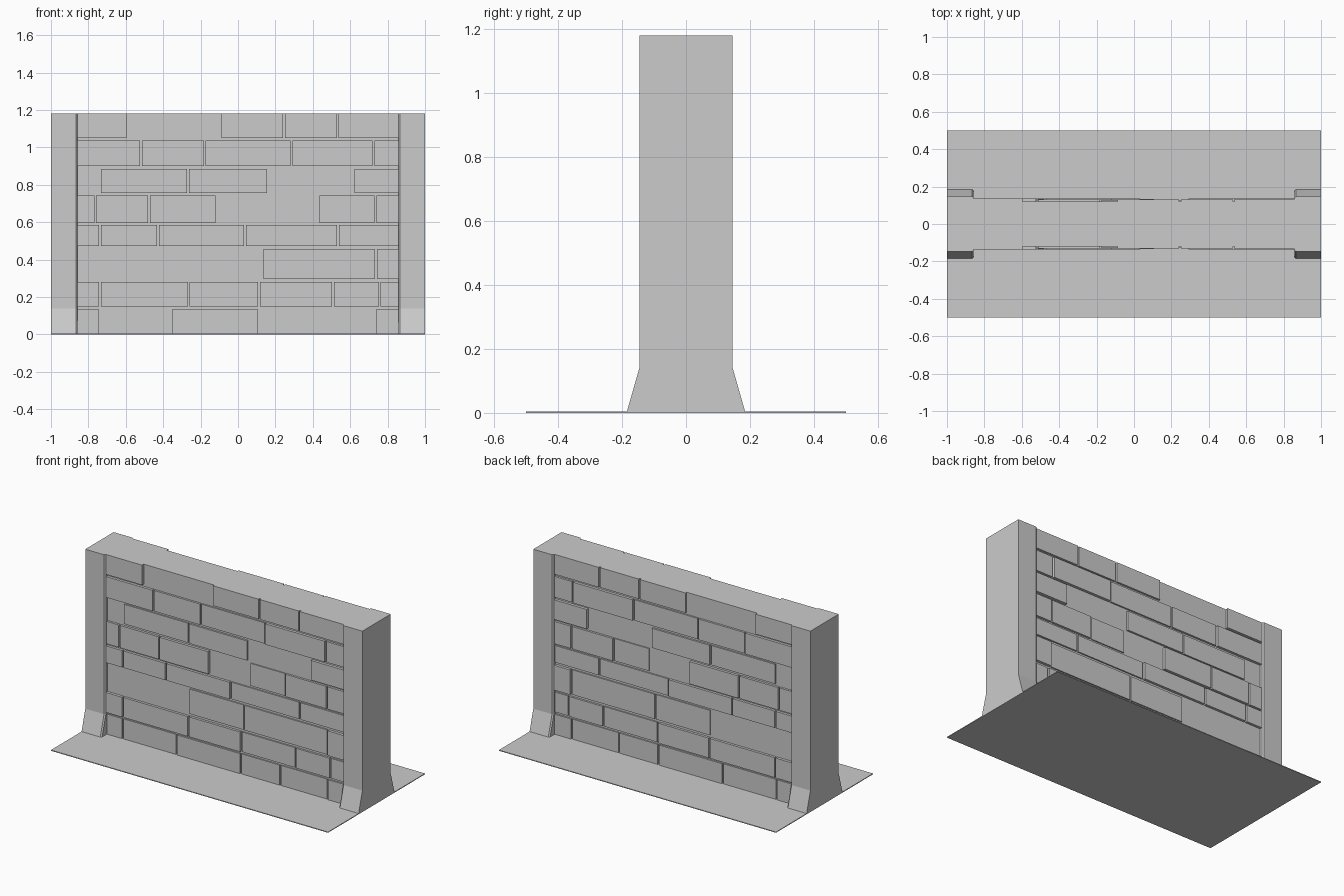
import bpy, bmesh, random

if "Cube" in bpy.data.objects:
    bpy.data.objects.remove(bpy.data.objects["Cube"])

random.seed(4)
TOP, EDGE = 1.18, 0.857


def add_object(name, bm):
    bmesh.ops.recalc_face_normals(bm, faces=bm.faces)
    mesh = bpy.data.meshes.new(name)
    bm.to_mesh(mesh)
    bm.free()
    obj = bpy.data.objects.new(name, mesh)
    bpy.context.collection.objects.link(obj)
    return obj


def box(bm, x0, x1, y0, y1, z0, z1):
    verts = bmesh.ops.create_cube(bm, size=1)["verts"]
    for v in verts:
        v.co = ((x0 + x1) / 2 + v.co.x * (x1 - x0),
                (y0 + y1) / 2 + v.co.y * (y1 - y0),
                (z0 + z1) / 2 + v.co.z * (z1 - z0))


def pillar(name, s):
    # plan with chamfered inner corners, lofted up from a flared foot
    bm = bmesh.new()
    rings = []
    for z, d in ((0, 0.186), (0.14, 0.146), (TOP, 0.146)):
        plan = [(1, -d), (1, d), (0.865, d), (EDGE, d - 0.008),
                (EDGE, 0.008 - d), (0.865, -d)]
        rings.append([bm.verts.new((s * x, y, z)) for x, y in plan])
    for a, b in zip(rings, rings[1:]):
        for i in range(6):
            j = (i + 1) % 6
            bm.faces.new((a[i], a[j], b[j], b[i]))
    bm.faces.new(rings[0])
    bm.faces.new(rings[-1])
    return add_object(name, bm)


# thin ground slab
bm = bmesh.new()
box(bm, -1, 1, -0.5, 0.5, 0, 0.005)
add_object("base_slab", bm)

# end pillars
pillar("left_pillar", -1)
pillar("right_pillar", 1)

# mortar core; also the face of the recessed stones
bm = bmesh.new()
box(bm, -EDGE, EDGE, -0.119, 0.119, 0, TOP)
add_object("wall_core", bm)

# courses: bottom, top, joint positions, indices of stones left recessed
courses = [
    (0.0, 0.136, (-0.742, -0.355, 0.11, 0.395, 0.735), ()),
    (0.15, 0.28, (-0.738, -0.263, 0.113, 0.507, 0.758), ()),
    (0.296, 0.458, (-0.265, 0.132, 0.738), (0,)),
    (0.474, 0.584, (-0.738, -0.427, 0.037, 0.535), ()),
    (0.597, 0.743, (-0.763, -0.475, -0.115, 0.175, 0.432, 0.735), (3,)),
    (0.757, 0.885, (-0.737, -0.267, 0.16, 0.617), (0, 3)),
    (0.9, 1.036, (-0.518, -0.178, 0.287, 0.725), ()),
    (1.05, TOP, (-0.592, -0.093, 0.245, 0.533), (1,)),
]

# raised stones, the same pattern on both faces
bm = bmesh.new()
for z0, z1, joints, recessed in courses:
    xs = (-EDGE - 0.005, *joints, EDGE + 0.005)
    for i, (x0, x1) in enumerate(zip(xs, xs[1:])):
        depth = random.uniform(0.125, 0.138)
        if i in recessed:
            continue
        box(bm, x0 + 0.005, x1 - 0.005, -depth, -0.11, z0, z1)
stones = add_object("stones", bm)
mirror = stones.modifiers.new("both_faces", "MIRROR")
mirror.use_axis = (False, True, False)
mirror.use_mirror_merge = False
